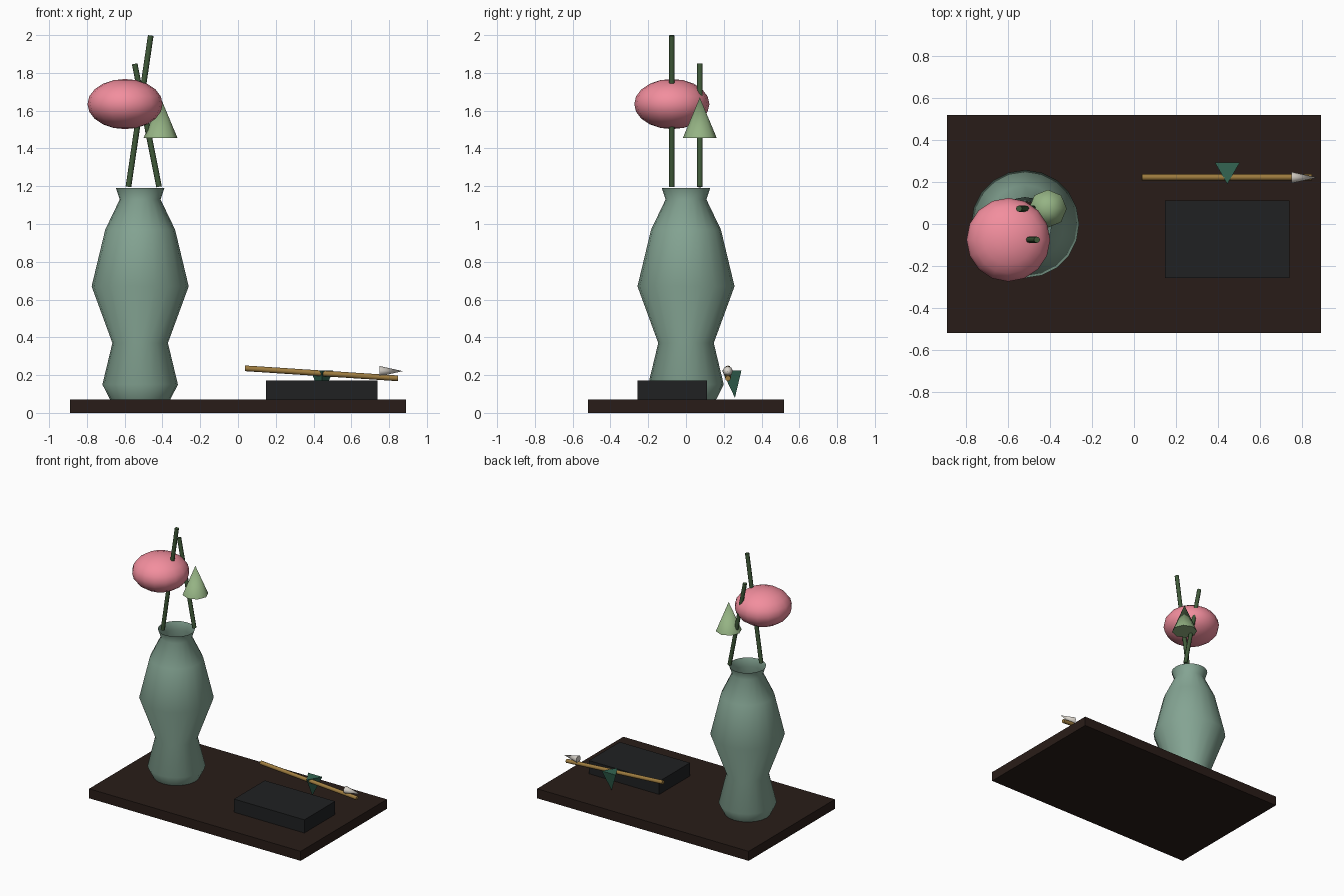
import bpy
import bmesh
from math import cos, sin, pi, radians
from mathutils import Vector

cube = bpy.data.objects.get("Cube")
if cube:
    bpy.data.objects.remove(cube, do_unlink=True)


def material(name, rgb):
    mat = bpy.data.materials.new(name)
    mat.use_nodes = True
    color = (*rgb, 1)
    mat.diffuse_color = color
    bsdf = mat.node_tree.nodes["Principled BSDF"]
    bsdf.inputs["Base Color"].default_value = color
    bsdf.inputs["Roughness"].default_value = 0.7
    return mat


def finish(name, mat, smooth=None):
    obj = bpy.context.object
    obj.name = obj.data.name = name
    obj.data.materials.append(mat)
    if smooth:
        bpy.ops.object.shade_smooth_by_angle(angle=radians(smooth))
    return obj


def box(name, center, size, mat):
    bpy.ops.mesh.primitive_cube_add(size=1, location=center)
    bpy.context.object.scale = size
    bpy.ops.object.transform_apply(location=False, rotation=False, scale=True)
    return finish(name, mat)


def taper(name, start, end, r_start, r_end, sides, mat, smooth=None):
    """Cylinder or cone running from start to end."""
    a, b = Vector(start), Vector(end)
    bpy.ops.mesh.primitive_cone_add(
        vertices=sides, radius1=r_start, radius2=r_end,
        depth=(b - a).length, location=(a + b) / 2,
        rotation=(b - a).to_track_quat("Z", "Y").to_euler())
    return finish(name, mat, smooth)


def lathe(name, profile, sides, center, mat):
    """Open-topped turned shell with a closed foot."""
    bm = bmesh.new()
    rings = [[bm.verts.new((r * cos(2 * pi * i / sides), r * sin(2 * pi * i / sides), z))
              for i in range(sides)] for r, z in profile]
    for low, high in zip(rings, rings[1:]):
        for i in range(sides):
            j = (i + 1) % sides
            bm.faces.new((low[i], low[j], high[j], high[i]))
    bm.faces.new(rings[0][::-1])
    mesh = bpy.data.meshes.new(name)
    bm.to_mesh(mesh)
    bm.free()
    obj = bpy.data.objects.new(name, mesh)
    obj.location = center
    bpy.context.collection.objects.link(obj)
    bpy.ops.object.select_all(action="DESELECT")
    obj.select_set(True)
    bpy.context.view_layer.objects.active = obj
    return finish(name, mat, 60)


dark_wood = material("dark wood", (0.022, 0.012, 0.009))
ink_black = material("ink black", (0.014, 0.015, 0.016))
celadon = material("celadon glaze", (0.23, 0.37, 0.29))
stem_green = material("stem green", (0.05, 0.10, 0.04))
petal_pink = material("petal pink", (0.89, 0.27, 0.34))
bud_green = material("bud green", (0.30, 0.45, 0.23))
bamboo = material("bamboo", (0.34, 0.20, 0.05))
bristle = material("bristle", (0.70, 0.66, 0.60))
jade = material("jade", (0.033, 0.13, 0.085))

# Tray and the block resting on it
box("tray", (0, 0, 0.036), (1.78, 1.036, 0.072), dark_wood)
box("ink_block", (0.443, -0.073, 0.121), (0.592, 0.37, 0.102), ink_black)

# Vase
vase_profile = [(0.16, 0.072), (0.20, 0.15), (0.147, 0.37), (0.257, 0.67),
                (0.185, 0.97), (0.108, 1.13), (0.128, 1.19)]
lathe("vase", vase_profile, 20, (-0.518, 0, 0), celadon)

# Two leaning stems
taper("front_stem", (-0.58, -0.075, 1.197), (-0.462, -0.075, 1.998),
      0.015, 0.015, 8, stem_green, 50)
taper("back_stem", (-0.418, 0.073, 1.197), (-0.547, 0.073, 1.848),
      0.015, 0.015, 8, stem_green, 50)

# Flower and bud
bpy.ops.mesh.primitive_uv_sphere_add(segments=16, ring_count=10, radius=0.199,
                                     location=(-0.598, -0.075, 1.635))
bpy.context.object.scale.z = 0.667
bpy.ops.object.transform_apply(location=False, rotation=False, scale=True)
finish("flower", petal_pink, 60)
taper("bud", (-0.41, 0.073, 1.455), (-0.41, 0.073, 1.67), 0.09, 0, 8, bud_green, 60)

# Brush and its three-sided rest
taper("brush_handle", (0.037, 0.222, 0.236), (0.847, 0.222, 0.183),
      0.015, 0.015, 8, bamboo, 50)
taper("brush_tip", (0.75, 0.221, 0.221), (0.873, 0.221, 0.221), 0.027, 0, 8, bristle, 60)
bpy.ops.mesh.primitive_cone_add(vertices=3, radius1=0.069, radius2=0, depth=0.145,
                                location=(0.444, 0.259, 0.1525), rotation=(pi, 0, 0))
finish("brush_rest", jade)
